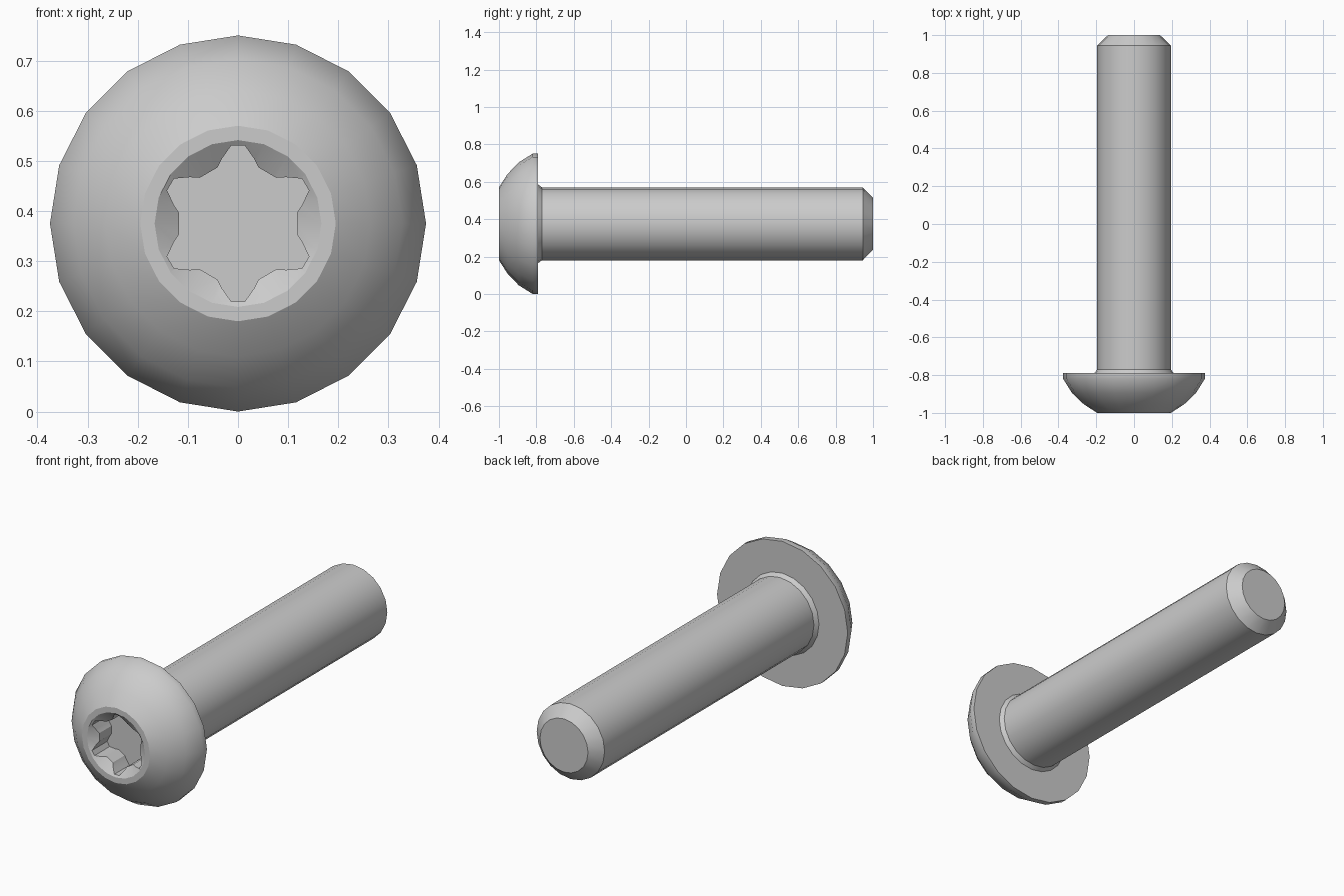
import bpy, bmesh
from math import sin, cos, pi, radians

if "Cube" in bpy.data.objects:
    bpy.data.objects.remove(bpy.data.objects["Cube"])

CZ = 0.375  # height of the screw axis, which runs along y


def make_object(name, bm):
    bmesh.ops.recalc_face_normals(bm, faces=bm.faces)
    mesh = bpy.data.meshes.new(name)
    bm.to_mesh(mesh)
    bm.free()
    obj = bpy.data.objects.new(name, mesh)
    bpy.context.collection.objects.link(obj)
    return obj


def loft(name, rings):
    """Join equal-length rings of points into a capped solid."""
    bm = bmesh.new()
    loops = [[bm.verts.new(p) for p in ring] for ring in rings]
    n = len(loops[0])
    for a, b in zip(loops, loops[1:]):
        for i in range(n):
            j = (i + 1) % n
            bm.faces.new((a[i], a[j], b[j], b[i]))
    bm.faces.new(loops[0])
    bm.faces.new(loops[-1])
    return make_object(name, bm)


def circle(y, r, n=20):
    return [(r * sin(2 * pi * i / n), y, CZ + r * cos(2 * pi * i / n)) for i in range(n)]


def star(y, scale=1.0):
    # one lobe: (angle from lobe centre, radius), repeated six times
    lobe = [(-20, .119), (-14, .133), (-5, .156), (5, .156), (14, .133), (20, .119)]
    return [(r * scale * sin(radians(60 * k + a)), y, CZ + r * scale * cos(radians(60 * k + a)))
            for k in range(6) for a, r in lobe]


# Domed head, under-head fillet, shank and chamfered tip as one solid
profile = [(-1.0, .195), (-.955, .265), (-.895, .328), (-.82, .375), (-.79, .375),
           (-.79, .21), (-.77, .195), (.945, .195), (1.0, .138)]
screw = loft("button_head_screw", [circle(y, r) for y, r in profile])

# Socket cutters: six-lobe recess and its conical lead-in
recess = loft("recess_cutter", [star(-1.05), star(-.87)])
lead_in = loft("lead_in_cutter", [circle(-1.02, .195), circle(-.96, .109)])

bpy.context.view_layer.objects.active = screw
screw.select_set(True)
for cutter in (recess, lead_in):
    mod = screw.modifiers.new("socket", 'BOOLEAN')
    mod.operation = 'DIFFERENCE'
    mod.solver = 'EXACT'
    mod.object = cutter
    bpy.ops.object.modifier_apply(modifier=mod.name)
    bpy.data.objects.remove(cutter)

bpy.ops.object.shade_smooth_by_angle(angle=radians(32))
